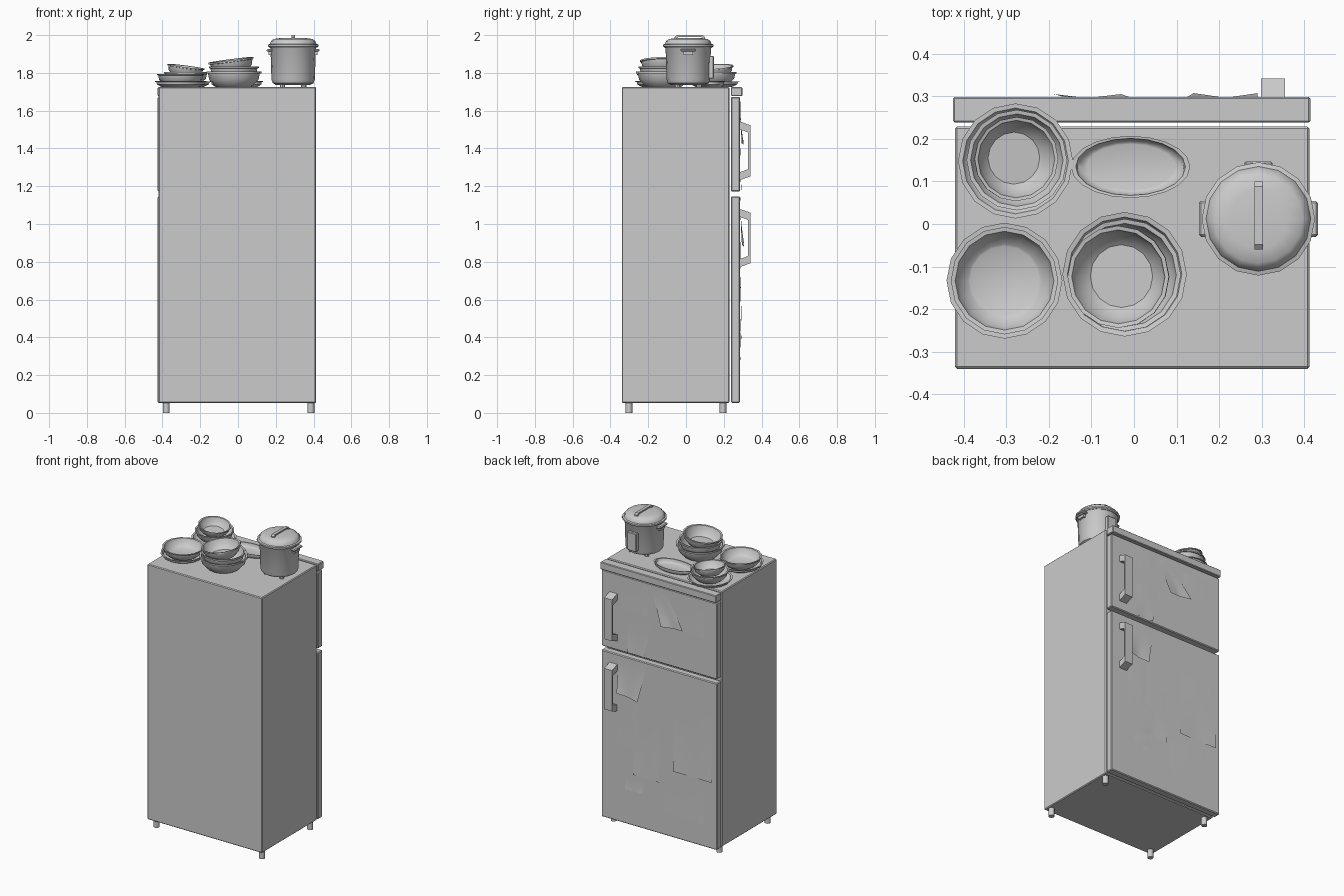
import bpy, bmesh, math
from mathutils import Vector

if "Cube" in bpy.data.objects:
    bpy.data.objects.remove(bpy.data.objects["Cube"])


def finish(name, bm, smooth=False):
    bmesh.ops.recalc_face_normals(bm, faces=bm.faces)
    me = bpy.data.meshes.new(name)
    bm.to_mesh(me)
    bm.free()
    ob = bpy.data.objects.new(name, me)
    bpy.context.collection.objects.link(ob)
    if smooth:
        bpy.ops.object.select_all(action='DESELECT')
        ob.select_set(True)
        bpy.context.view_layer.objects.active = ob
        bpy.ops.object.shade_smooth_by_angle(angle=math.radians(40))
    return ob


def box(name, x, y, z, bevel=0.0):
    bm = bmesh.new()
    bmesh.ops.create_cube(bm, size=1)
    for v in bm.verts:
        v.co = Vector([a + (b - a) * (c + 0.5) for (a, b), c in zip((x, y, z), v.co)])
    if bevel:
        bmesh.ops.bevel(bm, geom=bm.edges[:], offset=bevel, segments=1, affect='EDGES')
    return finish(name, bm)


def extrude_x(name, profile, x0, x1):
    bm = bmesh.new()
    f = bm.faces.new([bm.verts.new((x0, y, z)) for y, z in profile])
    r = bmesh.ops.extrude_face_region(bm, geom=[f])
    bmesh.ops.translate(bm, vec=(x1 - x0, 0, 0),
                        verts=[g for g in r['geom'] if isinstance(g, bmesh.types.BMVert)])
    return finish(name, bm)


def lathe(name, profile, loc, segs=16, scale=(1, 1), tilt=(0, 0)):
    bm = bmesh.new()
    rings = []
    for r, z in profile:
        n = 1 if r == 0 else segs
        rings.append([bm.verts.new((r * scale[0] * math.cos(2 * math.pi * i / segs),
                                    r * scale[1] * math.sin(2 * math.pi * i / segs), z))
                      for i in range(n)])
    for a, b in zip(rings, rings[1:]):
        for i in range(segs):
            j = (i + 1) % segs
            quad = [a[i % len(a)], a[j % len(a)], b[j % len(b)], b[i % len(b)]]
            bm.faces.new(list(dict.fromkeys(quad)))
    ob = finish(name, bm, True)
    ob.location = loc
    ob.rotation_euler = (tilt[0], tilt[1], 0)
    return ob


def dish(name, x, y, z, h, rb, rt, **kw):
    rm = rb + 0.65 * (rt - rb)
    profile = [(0, 0), (rb * 0.9, 0), (rb, 0.08 * h), (rm, 0.45 * h), (rt * 0.94, 0.86 * h),
               (rt, 0.88 * h), (rt, h), (rt * 0.92, 0.97 * h), (rm - 0.006, 0.5 * h),
               (rb - 0.004, 0.2 * h), (rb * 0.9, 0.15 * h), (0, 0.15 * h)]
    return lathe(name, profile, (x, y, z), **kw)


def sheet(name, corners, curl=0.006, n=6):
    # corners: (x, z) top +x, top -x, bottom -x, bottom +x; lower edge lifts off the door
    a, b, c, d = [Vector((x, 0.287, z)) for x, z in corners]
    bm = bmesh.new()
    g = []
    for i in range(n + 1):
        t = i / n
        row = []
        for j in range(n + 1):
            s = j / n
            p = a.lerp(b, s).lerp(d.lerp(c, s), t)
            p.y += curl * t ** 2 * (0.4 + 0.6 * abs(2 * s - 1)) + 0.001 * math.sin(3 * s)
            row.append(bm.verts.new(p))
        g.append(row)
    for i in range(n):
        for j in range(n):
            bm.faces.new([g[i][j], g[i][j + 1], g[i + 1][j + 1], g[i + 1][j]])
    return finish(name, bm, True)


# Cabinet, doors and top strip
box("cabinet", (-0.42, 0.412), (-0.34, 0.229), (0.052, 1.725), 0.005)
DX = (-0.425, 0.414)
box("lower_door", DX, (0.238, 0.286), (0.053, 1.146), 0.005)
box("upper_door", DX, (0.238, 0.286), (1.172, 1.672), 0.005)
box("top_strip", DX, (0.238, 0.298), (1.677, 1.725), 0.004)

# Feet
for sx, x in (("left", -0.38), ("right", 0.386)):
    for sy, y in (("front", -0.302), ("back", 0.196)):
        lathe(f"{sy}_{sx}_foot", [(0, 0), (0.018, 0), (0.018, 0.055), (0, 0.055)], (x, y, 0), segs=12)

# Door handles
for name, z0, z1 in (("upper_handle", 1.232, 1.543), ("lower_handle", 0.772, 1.08)):
    extrude_x(name, [(0.284, z1), (0.341, z1 - 0.02), (0.341, z0 + 0.02), (0.284, z0),
                     (0.284, z0 + 0.042), (0.328, z0 + 0.058), (0.328, z1 - 0.058),
                     (0.284, z1 - 0.042)], 0.298, 0.354)

# Paper notes on the doors
notes = [
    ([(0.22, 1.40), (0.05, 1.40), (0.10, 1.18), (0.22, 1.18)], 0.007),
    ([(0.055, 1.65), (-0.065, 1.617), (-0.19, 1.433), (-0.03, 1.42)], 0.018),
    ([(-0.14, 1.61), (-0.34, 1.61), (-0.34, 1.42), (-0.14, 1.42)], 0.002),
    ([(0.27, 1.64), (0.07, 1.64), (0.07, 1.45), (0.27, 1.45)], 0.002),
    ([(0.29, 1.14), (0.08, 1.14), (0.14, 0.88), (0.29, 0.90)], 0.02),
    ([(0.30, 0.86), (0.15, 0.86), (0.15, 0.56), (0.30, 0.56)], 0.002),
    ([(-0.115, 0.905), (-0.39, 0.905), (-0.39, 0.49), (-0.115, 0.49)], 0.008),
    ([(0.18, 0.72), (-0.01, 0.72), (-0.01, 0.39), (0.18, 0.39)], 0.006),
    ([(0.24, 0.363), (0.105, 0.363), (0.115, 0.28), (0.24, 0.28)], 0.004),
    ([(-0.04, 0.425), (-0.33, 0.425), (-0.33, 0.20), (-0.04, 0.20)], 0.002),
]
for i, (c, curl) in enumerate(notes):
    sheet(f"paper_note_{i + 1}", c, curl)

# Dishes stacked on top
T = 1.725
dish("back_plate", -0.278, 0.148, T, 0.03, 0.10, 0.135)
dish("back_bowl", -0.275, 0.15, T + 0.015, 0.065, 0.08, 0.118)
dish("back_small_bowl", -0.283, 0.155, T + 0.055, 0.055, 0.068, 0.099, tilt=(0.05, 0.13))
dish("left_plate", -0.304, -0.133, T, 0.032, 0.105, 0.136)
dish("left_bowl", -0.304, -0.133, T + 0.012, 0.058, 0.09, 0.126)
dish("middle_large_bowl", -0.022, -0.118, T, 0.083, 0.10, 0.146)
dish("middle_bowl", -0.022, -0.12, T + 0.03, 0.08, 0.092, 0.132)
dish("middle_top_bowl", -0.028, -0.122, T + 0.075, 0.07, 0.082, 0.12, tilt=(0.03, -0.13))
dish("oval_dish", -0.008, 0.134, T, 0.032, 0.115, 0.14, segs=20, scale=(1, 0.52))

# Rice cooker: pot, lid, base, handles and control box
CX, CY = 0.292, 0.012
lathe("cooker_pot", [(0, 1.736), (0.09, 1.736), (0.108, 1.746), (0.115, 1.765), (0.12, 1.93),
                     (0.124, 1.936), (0, 1.936)], (CX, CY, 0))
lathe("cooker_lid", [(0, 1.934), (0.126, 1.934), (0.133, 1.94), (0.133, 1.95), (0.123, 1.953),
                     (0.117, 1.968), (0.104, 1.979), (0.07, 1.984), (0, 1.986)], (CX, CY, 0))
for i in range(4):
    a = math.pi / 4 + i * math.pi / 2
    lathe(f"cooker_foot_{i + 1}", [(0, T), (0.014, T), (0.014, 1.74), (0, 1.74)],
          (CX + 0.08 * math.cos(a), CY + 0.08 * math.sin(a), 0), segs=8)
for name, s in (("cooker_left_handle", -1), ("cooker_right_handle", 1)):
    xs = sorted((CX + s * 0.11, CX + s * 0.14))
    box(name, xs, (CY - 0.042, CY + 0.042), (1.912, 1.927), 0.005)
    xs = sorted((CX + s * 0.11, CX + s * 0.13))
    box(name + "_mount", xs, (CY - 0.025, CY + 0.025), (1.895, 1.913))
box("cooker_control_box", (CX - 0.033, CX + 0.033), (0.09, 0.147), (1.77, 1.89), 0.004)
extrude_x("cooker_lid_grip", [(-0.06, 1.98), (-0.06, 1.99), (-0.048, 2.0), (0.088, 2.0), (0.10, 1.99),
                              (0.10, 1.98), (0.088, 1.98), (0.082, 1.991), (-0.042, 1.991),
                              (-0.048, 1.98)], 0.283, 0.303)
